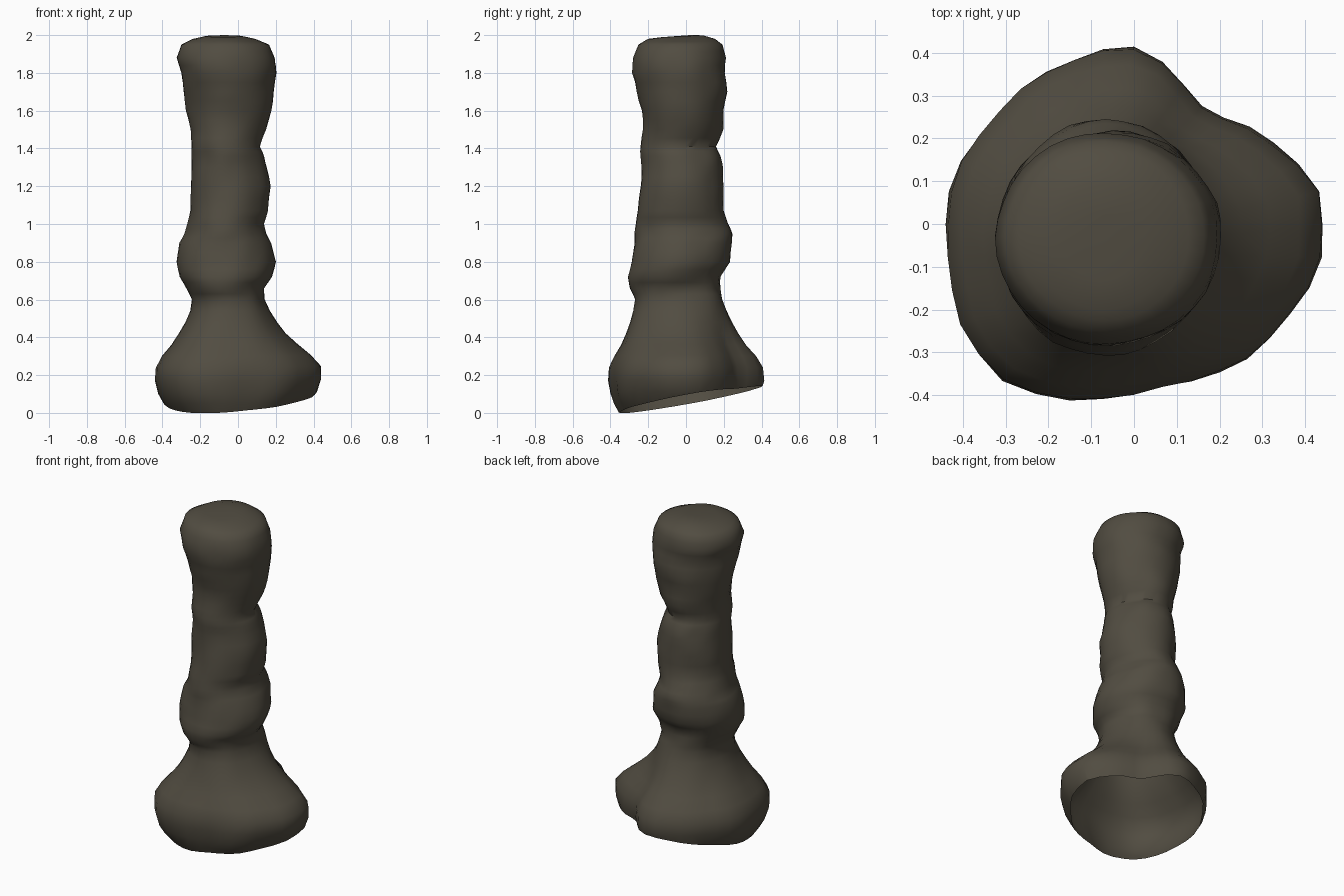
import bpy, bmesh, math
from mathutils import Vector, noise

if "Cube" in bpy.data.objects:
    bpy.data.objects.remove(bpy.data.objects["Cube"])

SIDES = 36

# Column sections: z, x min, x max, y min, y max
COLUMN = [
    (0.60, -.245, .145, -.275, .20), (0.66, -.275, .14, -.30, .185),
    (0.72, -.31, .175, -.31, .185), (0.80, -.325, .195, -.29, .23),
    (0.90, -.31, .18, -.27, .24), (0.95, -.285, .15, -.265, .24),
    (1.00, -.27, .135, -.26, .22), (1.07, -.255, .16, -.25, .20),
    (1.20, -.25, .17, -.24, .20), (1.30, -.25, .15, -.235, .195),
    (1.36, -.25, .135, -.235, .18), (1.41, -.25, .115, -.235, .155),
    (1.50, -.25, .15, -.23, .19), (1.60, -.27, .18, -.23, .20),
    (1.70, -.29, .19, -.255, .215), (1.80, -.30, .205, -.285, .21),
    (1.88, -.325, .195, -.28, .215), (1.95, -.30, .165, -.25, .195),
    (1.98, -.24, .095, -.20, .155),
]
NECK = (-.24, .15, -.27, .205)

# Lobed outline of the foot, seen from above
FOOT = [(.435, .08), (.34, .18), (.17, .25), (.12, .32), (.04, .40), (-.04, .415),
        (-.17, .37), (-.33, .24), (-.39, .17), (-.435, .03), (-.42, -.17),
        (-.39, -.27), (-.30, -.37), (-.18, -.41), (-.05, -.405), (.05, -.38),
        (.28, -.30), (.38, -.18), (.435, -.10)]
# Foot flare: height, how far from neck to full outline
FLARE = [(-.04, .45), (0, .58), (.05, .78), (.10, .91), (.17, 1), (.24, .99),
         (.30, .82), (.36, .56), (.42, .35), (.48, .19), (.54, .07)]


def ellipse(a, box):
    x0, x1, y0, y1 = box
    return Vector(((x0 + x1) / 2 + (x1 - x0) / 2 * math.cos(a),
                   (y0 + y1) / 2 + (y1 - y0) / 2 * math.sin(a)))


polar = sorted((math.atan2(y, x) % math.tau, math.hypot(x, y)) for x, y in FOOT)
polar = [(polar[-1][0] - math.tau, polar[-1][1])] + polar + [(polar[0][0] + math.tau, polar[0][1])]


def foot_point(a):
    for (a0, r0), (a1, r1) in zip(polar, polar[1:]):
        if a0 <= a <= a1:
            r = r0 + (r1 - r0) * (a - a0) / (a1 - a0)
            return Vector((r * math.cos(a), r * math.sin(a)))


def lump(p, a, amount):
    d = noise.noise(p * 6) * amount + noise.noise(p * 14) * amount * .4
    return p + Vector((math.cos(a), math.sin(a), 0)) * d


bm = bmesh.new()
rings = []
angles = [math.tau * i / SIDES for i in range(SIDES)]

# Flared foot, its side lobe sitting slightly higher
for z, w in FLARE:
    ring = []
    for a in angles:
        q = ellipse(a, NECK).lerp(foot_point(a), w)
        rise = .015 * max(0, q.x / .43) * (1 - z / .54)
        ring.append(bm.verts.new(lump(Vector((q.x, q.y, z + rise)), a, .008)))
    rings.append(ring)

# Lumpy column with swollen head, with extra rings between sections
sections = []
for s, t in zip(COLUMN, COLUMN[1:]):
    sections += [s, tuple((u + v) / 2 for u, v in zip(s, t))]
sections.append(COLUMN[-1])
for z, *box in sections:
    ring = []
    for a in angles:
        q = ellipse(a, box)
        ring.append(bm.verts.new(lump(Vector((q.x, q.y, z)), a, .012 if z < 1.85 else .005)))
    rings.append(ring)

# Skin between the rings
for r0, r1 in zip(rings, rings[1:]):
    for i in range(SIDES):
        j = (i + 1) % SIDES
        bm.faces.new((r0[i], r0[j], r1[j], r1[i]))

# Gently domed top
peak = bm.verts.new((-.07, .02, 2.0))
inner = [bm.verts.new((-.075 + .1 * math.cos(a), -.02 + .11 * math.sin(a),
                       1.994 + .005 * math.sin(a))) for a in angles]
for i in range(SIDES):
    j = (i + 1) % SIDES
    bm.faces.new((rings[-1][i], rings[-1][j], inner[j], inner[i]))
    bm.faces.new((inner[i], inner[j], peak))
bmesh.ops.recalc_face_normals(bm, faces=bm.faces)

# Slanted cut that leaves the hollow foot open underneath
bmesh.ops.bisect_plane(bm, geom=bm.verts[:] + bm.edges[:] + bm.faces[:],
                       plane_co=(-.3, -.3, -.003), plane_no=(-.065, -.18, 1),
                       clear_inner=True)
for v in bm.verts:
    v.co.z = max(v.co.z, 0)

mesh = bpy.data.meshes.new("lumpy_column")
bm.to_mesh(mesh)
bm.free()
column = bpy.data.objects.new("lumpy_column", mesh)
bpy.context.collection.objects.link(column)

stone = bpy.data.materials.new("dark olive grey")
stone.diffuse_color = (.083, .073, .053, 1)
stone.use_nodes = True
stone.node_tree.nodes["Principled BSDF"].inputs["Base Color"].default_value = stone.diffuse_color
mesh.materials.append(stone)

bpy.context.view_layer.objects.active = column
column.select_set(True)
bpy.ops.object.shade_smooth_by_angle(angle=math.radians(50))
